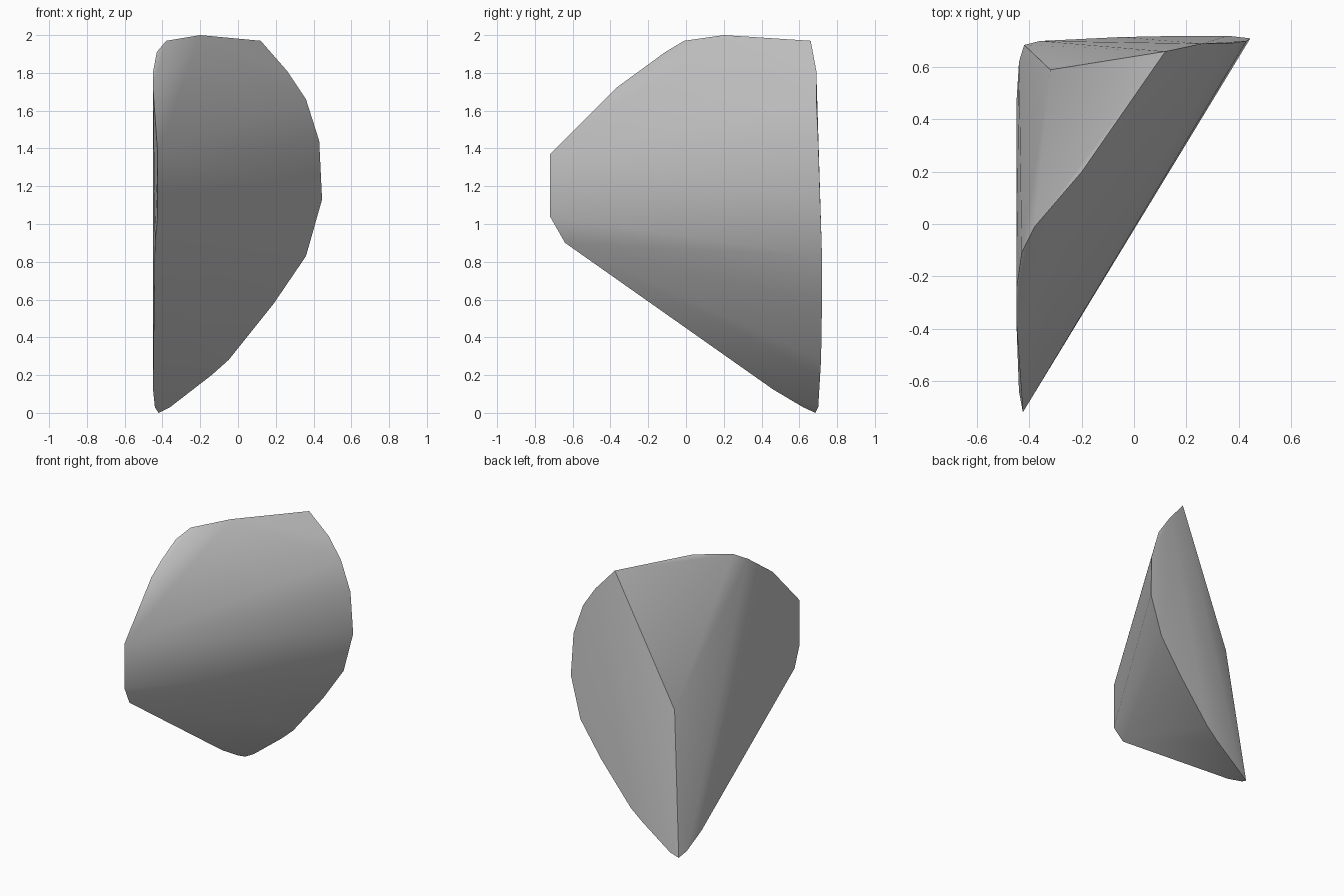
import bpy
import bmesh
from math import radians

cube = bpy.data.objects.get("Cube")
if cube:
    bpy.data.objects.remove(cube, do_unlink=True)

# Rim of the shard: front chain runs down from the top point, back chain runs up again
front_chain = [(-.20, .20, 2.0), (-.38, -.01, 1.97), (-.43, -.11, 1.91),
               (-.45, -.25, 1.805), (-.45, -.37, 1.72),
               (-.425, -.72, 1.37), (-.425, -.72, 1.04), (-.44, -.64, .90),
               (-.45, .46, .125), (-.44, .62, .03), (-.42, .685, 0)]
back_chain = [(-.36, .70, .03), (-.14, .71, .20), (-.05, .715, .28),
              (.19, .72, .58), (.36, .72, .83), (.445, .71, 1.13),
              (.43, .70, 1.44), (.36, .69, 1.66), (.26, .69, 1.81),
              (.12, .66, 1.97)]
# Corner where the two inner walls and the top slope meet
wall_corner = (-.32, .59, 1.03)

# Stone body: convex skin stretched over the rim and the corner
bm = bmesh.new()
for point in front_chain + back_chain + [wall_corner]:
    bm.verts.new(point)
hull = bmesh.ops.convex_hull(bm, input=bm.verts)
inside = {v for v in hull["geom_interior"] if isinstance(v, bmesh.types.BMVert)}
bmesh.ops.delete(bm, geom=list(inside), context="VERTS")
bmesh.ops.recalc_face_normals(bm, faces=bm.faces)

mesh = bpy.data.meshes.new("stone_shard")
bm.to_mesh(mesh)
bm.free()

# Single grey stone colour
grey = bpy.data.materials.new("stone_grey")
grey.use_nodes = True
colour = (.55, .55, .55, 1)
grey.diffuse_color = colour
grey.node_tree.nodes["Principled BSDF"].inputs["Base Color"].default_value = colour
mesh.materials.append(grey)

shard = bpy.data.objects.new("stone_shard", mesh)
bpy.context.collection.objects.link(shard)

# Smooth faces with crisp main edges
mesh.shade_smooth()
mesh.set_sharp_from_angle(angle=radians(30))
